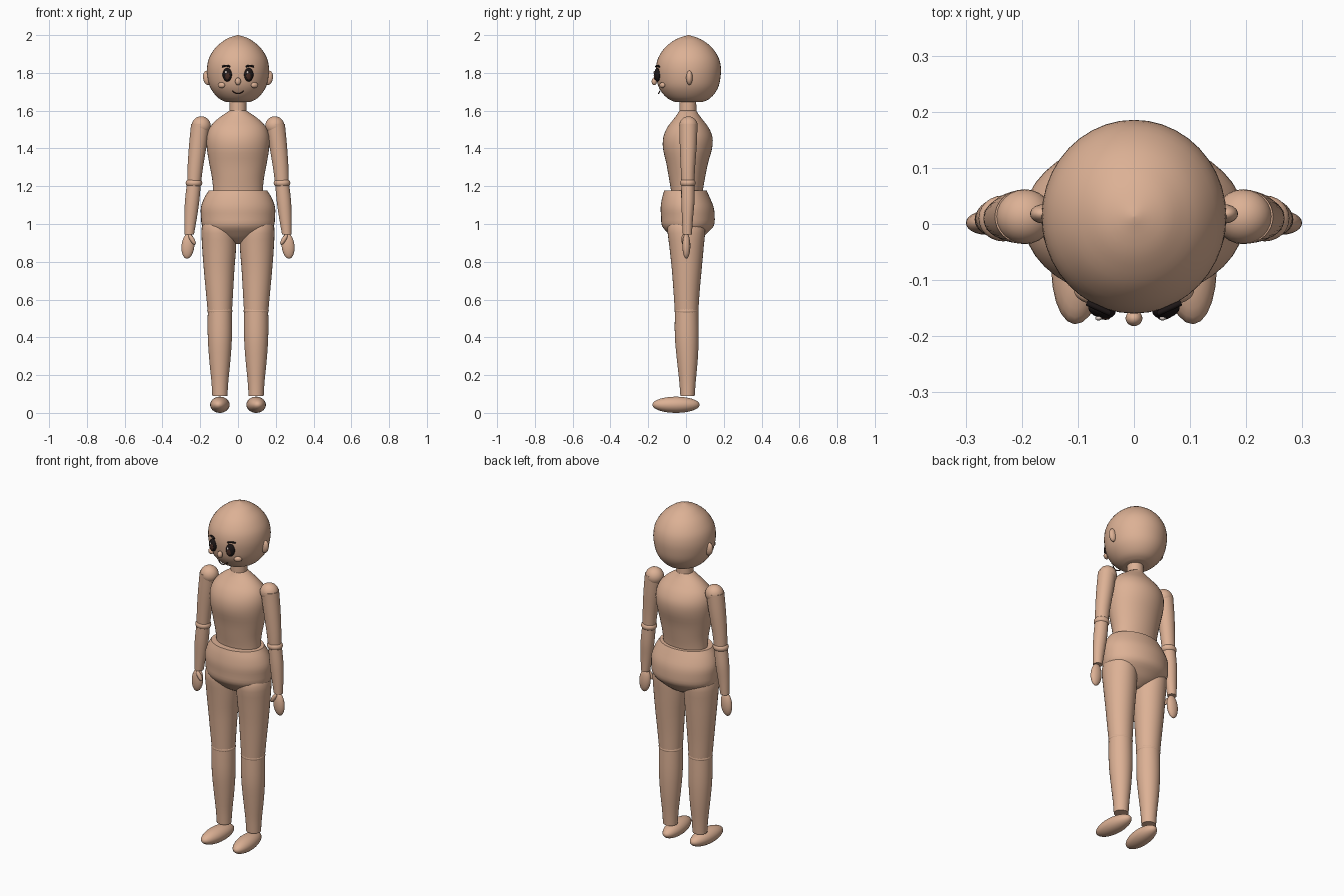
import bpy, bmesh, math
from mathutils import Vector, Matrix


def material(name, rgb):
    m = bpy.data.materials.new(name)
    m.diffuse_color = (*rgb, 1)
    return m


SKIN = material("skin", (0.72, 0.44, 0.30))
BLACK = material("eye black", (0.012, 0.008, 0.008))
BROWN = material("iris brown", (0.06, 0.025, 0.018))
WHITE = material("eye highlight", (0.75, 0.65, 0.6))


def finish(name, bm, mat, angle=50):
    bmesh.ops.recalc_face_normals(bm, faces=bm.faces)
    me = bpy.data.meshes.new(name)
    bm.to_mesh(me)
    bm.free()
    me.materials.append(mat)
    ob = bpy.data.objects.new(name, me)
    bpy.context.collection.objects.link(ob)
    bpy.ops.object.select_all(action='DESELECT')
    bpy.context.view_layer.objects.active = ob
    ob.select_set(True)
    bpy.ops.object.shade_smooth_by_angle(angle=math.radians(angle))
    return ob


def loft(name, rings, n=32, steps=3, mat=SKIN):
    """Stack elliptical rings (z, centre x, centre y, radius x, radius y), eased between."""
    r = [Vector(v) for v in rings]
    dense = []
    for i in range(len(r) - 1):
        a, b, c, d = r[max(i - 1, 0)], r[i], r[i + 1], r[min(i + 2, len(r) - 1)]
        for k in range(steps):
            t = k / steps
            dense.append(0.5 * (2 * b + (c - a) * t + (2 * a - 5 * b + 4 * c - d) * t * t
                                + (3 * b - a - 3 * c + d) * t ** 3))
    dense.append(r[-1])
    bm = bmesh.new()
    loops = []
    for z, cx, cy, rx, ry in dense:
        loops.append([bm.verts.new((cx + rx * math.cos(2 * math.pi * j / n),
                                    cy + ry * math.sin(2 * math.pi * j / n), z))
                      for j in range(n)])
    for lo, hi in zip(loops, loops[1:]):
        for j in range(n):
            bm.faces.new((lo[j], lo[(j + 1) % n], hi[(j + 1) % n], hi[j]))
    bm.faces.new(loops[0][::-1])
    bm.faces.new(loops[-1])
    return finish(name, bm, mat)


def ball(name, loc, size, mat=SKIN, tilt=0, turn=0, n=24):
    """Ellipsoid, tilted about y then turned about z."""
    bm = bmesh.new()
    m = (Matrix.Translation(loc) @ Matrix.Rotation(turn, 4, 'Z')
         @ Matrix.Rotation(tilt, 4, 'Y') @ Matrix.Diagonal((*size, 1)))
    bmesh.ops.create_uvsphere(bm, u_segments=n, v_segments=n // 2 + 2, radius=1, matrix=m)
    return finish(name, bm, mat)


def tube(name, pts, radius, mat):
    cu = bpy.data.curves.new(name, 'CURVE')
    cu.dimensions = '3D'
    cu.bevel_depth = radius
    cu.bevel_resolution = 2
    cu.use_fill_caps = True
    sp = cu.splines.new('POLY')
    sp.points.add(len(pts) - 1)
    for p, co in zip(sp.points, pts):
        p.co = (*co, 1)
    cu.materials.append(mat)
    ob = bpy.data.objects.new(name, cu)
    bpy.context.collection.objects.link(ob)
    return ob


# Head and trunk
loft("head", [(1.645, 0, .015, .06, .07), (1.66, 0, .015, .095, .105), (1.69, 0, .014, .126, .137),
              (1.73, 0, .013, .15, .16), (1.78, 0, .013, .162, .17), (1.83, 0, .013, .164, .172),
              (1.88, 0, .013, .153, .16), (1.93, 0, .013, .122, .128), (1.965, 0, .013, .083, .087),
              (1.985, 0, .013, .05, .05), (2.0, 0, .013, .002, .002)], n=40)
loft("neck", [(1.56, 0, .01, .045, .045), (1.66, 0, .01, .044, .044)])
loft("torso", [(1.14, 0, .005, .132, .083), (1.18, 0, .005, .132, .085), (1.24, 0, .005, .137, .095),
               (1.32, 0, .006, .152, .11), (1.40, 0, .008, .165, .13), (1.46, 0, .01, .166, .13),
               (1.51, 0, .01, .15, .11), (1.55, 0, .01, .115, .08), (1.58, 0, .01, .075, .057),
               (1.60, 0, .01, .045, .045)], n=40)
loft("hips", [(.893, 0, .008, .025, .025), (.92, 0, .008, .10, .07), (.95, 0, .008, .158, .102),
              (.99, 0, .01, .19, .137), (1.04, 0, .01, .196, .142), (1.09, 0, .006, .196, .14),
              (1.14, 0, .0, .178, .126), (1.178, 0, -.003, .154, .112)], n=40)

# Nose and mouth
ball("nose", (0, -.168, 1.755), (.015, .014, .02))
tube("mouth", [(.03 * t, -.146 + .008 * t * t, 1.69 + .014 * t * t)
               for t in [i / 6 - 1 for i in range(13)]], .003, BROWN)

for s, side in ((-1, "left"), (1, "right")):
    # Face details
    ball(side + "_ear", (s * .162, .018, 1.774), (.023, .017, .038), tilt=s * .12)
    ball(side + "_eye", (s * .057, -.152, 1.79), (.025, .016, .036), BLACK, turn=s * .25)
    ball(side + "_iris", (s * .056, -.164, 1.784), (.014, .006, .021), BROWN, turn=s * .25)
    ball(side + "_highlight", (s * .057 - .006, -.168, 1.803), (.006, .004, .007), WHITE, n=12)
    ball(side + "_cheek", (s * .088, -.126, 1.735), (.021, .012, .015), turn=s * .55)
    tube(side + "_eyebrow", [(s * (.063 + .02 * t), -.150 + .009 * t, 1.838 - .005 * t * t)
                             for t in (-1, -.5, 0, .5, 1)], .005, BLACK)
    # Arm
    ball(side + "_shoulder", (s * .195, .013, 1.52), (.051, .049, .05))
    loft(side + "_upper_arm", [(1.21, s * .233, .01, .036, .034), (1.3, s * .226, .01, .041, .038),
                               (1.42, s * .212, .012, .047, .045), (1.53, s * .198, .013, .050, .048)])
    ball(side + "_elbow", (s * .233, .01, 1.217), (.044, .041, .028))
    loft(side + "_forearm", [(.945, s * .258, .007, .025, .024), (1.03, s * .251, .008, .033, .029),
                             (1.12, s * .243, .01, .038, .035), (1.21, s * .234, .01, .037, .035)])
    ball(side + "_hand", (s * .265, .002, .884), (.034, .021, .068), tilt=-s * .1)
    ball(side + "_thumb", (s * .243, -.013, .918), (.012, .012, .032), tilt=s * .55)
    # Leg
    loft(side + "_thigh", [(.535, s * .096, .003, .064, .062), (.64, s * .098, .003, .072, .069),
                           (.76, s * .1, .004, .081, .079), (.88, s * .1, .003, .09, .091),
                           (.98, s * .102, .002, .09, .1), (1.03, s * .1, .005, .07, .08)])
    ball(side + "_knee", (s * .096, .003, .54), (.067, .064, .028))
    loft(side + "_calf", [(.09, s * .096, .008, .04, .038), (.17, s * .096, .008, .045, .044),
                          (.28, s * .096, .007, .056, .055), (.40, s * .096, .004, .064, .063),
                          (.535, s * .096, .003, .064, .062)])
    ball(side + "_foot", (s * .096, -.053, .043), (.051, .126, .043), turn=s * .08)
